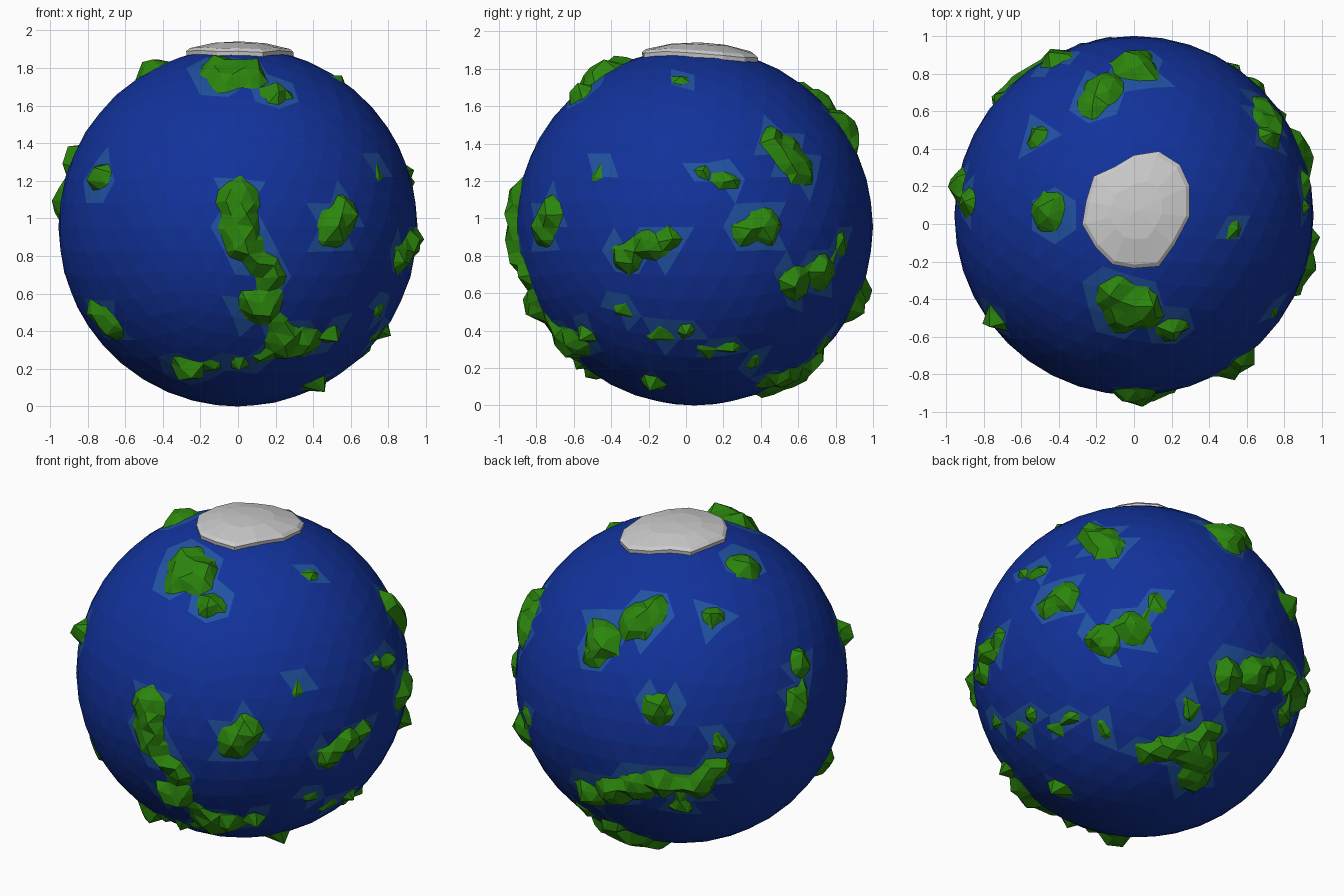
import bpy, bmesh, random
from math import radians, sin, cos, sqrt
from mathutils import Vector

if "Cube" in bpy.data.objects:
    bpy.data.objects.remove(bpy.data.objects["Cube"])

random.seed(4)
R = 0.955
CENTRE = Vector((0, 0.045, R))


def material(name, rgb):
    m = bpy.data.materials.new(name)
    m.diffuse_color = (*rgb, 1)
    m.use_nodes = True
    m.node_tree.nodes["Principled BSDF"].inputs["Base Color"].default_value = m.diffuse_color
    return m


def finish(bm, name, mats):
    me = bpy.data.meshes.new(name)
    bm.to_mesh(me)
    bm.free()
    for m in mats:
        me.materials.append(m)
    ob = bpy.data.objects.new(name, me)
    ob.location = CENTRE
    bpy.context.collection.objects.link(ob)
    return ob


sea = material("sea", (0.006, 0.032, 0.33))
shallow = material("shallow", (0.015, 0.085, 0.36))
grass = material("grass", (0.025, 0.24, 0.004))
ice = material("ice", (0.75, 0.75, 0.75))

blobs = []  # (direction, radius) of every patch of land


def patches(az, el, origin, spots):
    """Land patches placed as seen from a given azimuth and elevation."""
    a, e = radians(az), radians(el)
    right = Vector((cos(a), sin(a), 0))
    up = Vector((-sin(a) * sin(e), cos(a) * sin(e), cos(e)))
    to_eye = Vector((sin(a) * cos(e), -cos(a) * cos(e), sin(e)))
    for u, v, r in spots:
        u, v = u - origin[0], v - origin[1]
        depth = sqrt(max(0, 0.98 ** 2 - u * u - v * v))
        blobs.append(((right * u + up * v + to_eye * depth).normalized(), r))


# front
patches(0, 0, (0, R), [
    (0.0, 1.13, .1), (0.0, 1.0, .1), (0.03, 0.88, .11), (0.14, 0.74, .08),
    (0.18, 0.66, .07), (0.12, 0.52, .11), (0.22, 0.42, .06), (0.25, 0.32, .11),
    (0.36, 0.32, .1), (0.1, 0.23, .04), (0.0, 0.22, .04), (-0.15, 0.2, .05),
    (-0.27, 0.18, .09), (0.52, 0.95, .1), (0.58, 1.02, .09),
    (-0.75, 1.23, .08), (-0.7, 0.42, .1), (-0.78, 0.5, .06), (0.42, 0.1, .07)])
# right
patches(90, 0, (0.045, R), [
    (0.48, 1.43, .08), (0.56, 1.35, .1), (0.62, 1.28, .1), (0.42, 0.95, .09),
    (0.33, 0.92, .07), (-0.11, 0.88, .07), (-0.22, 0.85, .08),
    (-0.34, 0.78, .08), (0.6, 0.65, .1), (0.74, 0.7, .1), (0.86, 0.85, .06),
    (0.1, 1.25, .045), (-0.48, 1.25, .045), (-0.35, 0.5, .05),
    (-0.15, 0.36, .05), (0.12, 0.27, .05), (-0.55, 0.37, .06)])
# top
patches(0, 90, (0, 0.045), [
    (-0.1, -0.4, .11), (0.02, -0.47, .13), (-0.06, -0.52, .09),
    (0.2, -0.58, .08), (0.0, 0.86, .12), (0.08, 0.83, .07),
    (-0.17, 0.74, .11), (-0.23, 0.65, .08), (-0.52, 0.48, .065),
    (-0.47, 0.07, .1), (0.54, -0.05, .045)])
# back left, from above
patches(215, 25, (0, 0), [
    (-0.5, 0.15, .09), (-0.44, 0.22, .09), (-0.14, -0.19, .09),
    (-0.53, -0.69, .1), (-0.4, -0.67, .1), (-0.27, -0.65, .1),
    (-0.13, -0.63, .09), (0.0, -0.63, .08), (0.1, -0.63, .09),
    (0.21, -0.54, .07), (0.22, -0.38, .05), (0.0, -0.76, .06),
    (0.7, 0.07, .08), (0.68, -0.16, .09), (0.67, -0.24, .06)])
# back right, from below
patches(145, -25, (0, 0), [
    (0.27, -0.52, .11), (0.35, -0.55, .09), (0.13, -0.53, .08),
    (0.0, -0.55, .07), (0.3, -0.67, .1), (0.26, -0.28, .055),
    (0.37, -0.42, .07), (-0.26, -0.43, .05), (-0.45, -0.36, .05),
    (-0.68, -0.35, .05), (-0.66, 0.52, .045)])


def shore(p):
    """Distance inland of the nearest coast (negative at sea)."""
    d = p.normalized()
    return max(r - (d - b).length * R for b, r in blobs)


# ocean
bm = bmesh.new()
bmesh.ops.create_icosphere(bm, subdivisions=4, radius=R)
for f in bm.faces:
    f.material_index = 1 if shore(f.calc_center_median()) > -0.035 else 0
finish(bm, "ocean", [sea, shallow])

# land: finer shell lifted above the water only inside the patches
bm = bmesh.new()
bmesh.ops.create_icosphere(bm, subdivisions=5, radius=R)
lift = {}
for v in bm.verts:
    h = shore(v.co)
    lift[v] = max(-0.025, min(0.05, h * 0.95) + (random.uniform(-.012, .022) if h > 0.01 else 0))
sunk = [f for f in bm.faces if all(lift[v] <= 0 for v in f.verts)]
for v, h in lift.items():
    n = v.co.normalized()
    slide = Vector([random.uniform(-.014, .014) for _ in range(3)])
    v.co = (v.co + slide).normalized() * (R + h)
bmesh.ops.delete(bm, geom=sunk, context='FACES')
finish(bm, "land", [grass])

# polar ice cap: uneven outline laid on the sphere in shrinking rings
outline = [(0.13, 0.38), (0.24, 0.31), (0.29, 0.2), (0.29, 0.04), (0.21, -0.11),
           (0.13, -0.22), (0.0, -0.23), (-0.11, -0.21), (-0.2, -0.12),
           (-0.27, 0.0), (-0.25, 0.12), (-0.21, 0.25), (-0.1, 0.3), (0.0, 0.36)]
bm = bmesh.new()
rings = []
for scale, radius in ((1.0, 0.93), (1.02, 0.975), (0.95, 0.985), (0.5, 0.987)):
    ring = []
    for x, y in outline:
        x, y = 0.01 + (x - 0.01) * scale, 0.025 + (y - 0.07) * scale
        ring.append(bm.verts.new((x, y, sqrt(radius ** 2 - x * x - y * y))))
    rings.append(ring)
n = len(outline)
for lo, hi in zip(rings, rings[1:]):
    for i in range(n):
        j = (i + 1) % n
        bm.faces.new((lo[j], lo[i], hi[i], hi[j]))
tip = bm.verts.new((0.01, 0.025, 0.986))
for i in range(n):
    bm.faces.new((rings[-1][(i + 1) % n], rings[-1][i], tip))
bmesh.ops.recalc_face_normals(bm, faces=bm.faces)
if tip.normal.z < 0 or tip.link_faces[0].normal.z < 0:
    bmesh.ops.reverse_faces(bm, faces=bm.faces)
finish(bm, "ice_cap", [ice])
